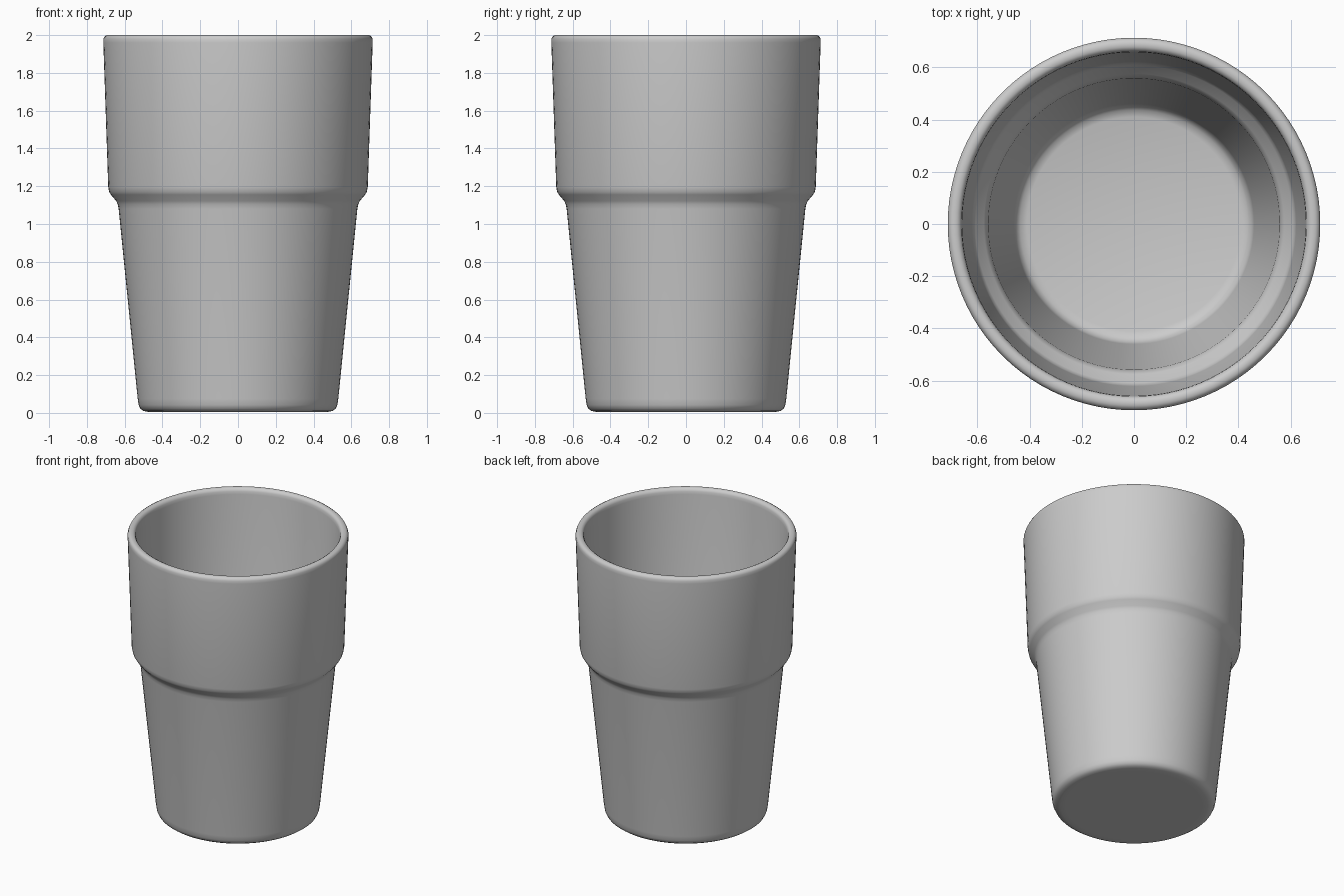
import bpy, bmesh, math
from mathutils import Matrix

SEGMENTS = 96

# Cup cross-section (radius, height): underside, outer wall, rim, inner wall, floor
profile = [
    (0.0, 0.005), (0.44, 0.005), (0.475, 0.005), (0.50, 0.010), (0.517, 0.022),
    (0.526, 0.042), (0.531, 0.075),
    (0.632, 1.08), (0.637, 1.105), (0.645, 1.122), (0.673, 1.155),
    (0.682, 1.17), (0.687, 1.195),
    (0.713, 1.96), (0.713, 1.98), (0.707, 1.993), (0.695, 2.0),
    (0.678, 2.0), (0.666, 1.993), (0.660, 1.98), (0.658, 1.96),
    (0.621, 1.20), (0.617, 1.175), (0.608, 1.158), (0.575, 1.125),
    (0.565, 1.11), (0.558, 1.085),
    (0.460, 0.125), (0.452, 0.097), (0.436, 0.08), (0.41, 0.072), (0.0, 0.07),
]

# Lathe the section around z
bm = bmesh.new()
verts = [bm.verts.new((r, 0, z)) for r, z in profile]
edges = [bm.edges.new(pair) for pair in zip(verts, verts[1:])]
bmesh.ops.spin(bm, geom=verts + edges, cent=(0, 0, 0), axis=(0, 0, 1),
               angle=math.tau, steps=SEGMENTS)
bmesh.ops.remove_doubles(bm, verts=bm.verts, dist=0.0005)
bmesh.ops.recalc_face_normals(bm, faces=bm.faces)
for f in bm.faces:
    f.smooth = True

mesh = bpy.data.meshes.new("cup")
bm.to_mesh(mesh)
bm.free()

# One plain light grey colour
grey = bpy.data.materials.new("light grey")
grey.diffuse_color = (0.6, 0.6, 0.6, 1)
mesh.materials.append(grey)
cup = bpy.data.objects.new("cup", mesh)
bpy.context.collection.objects.link(cup)
